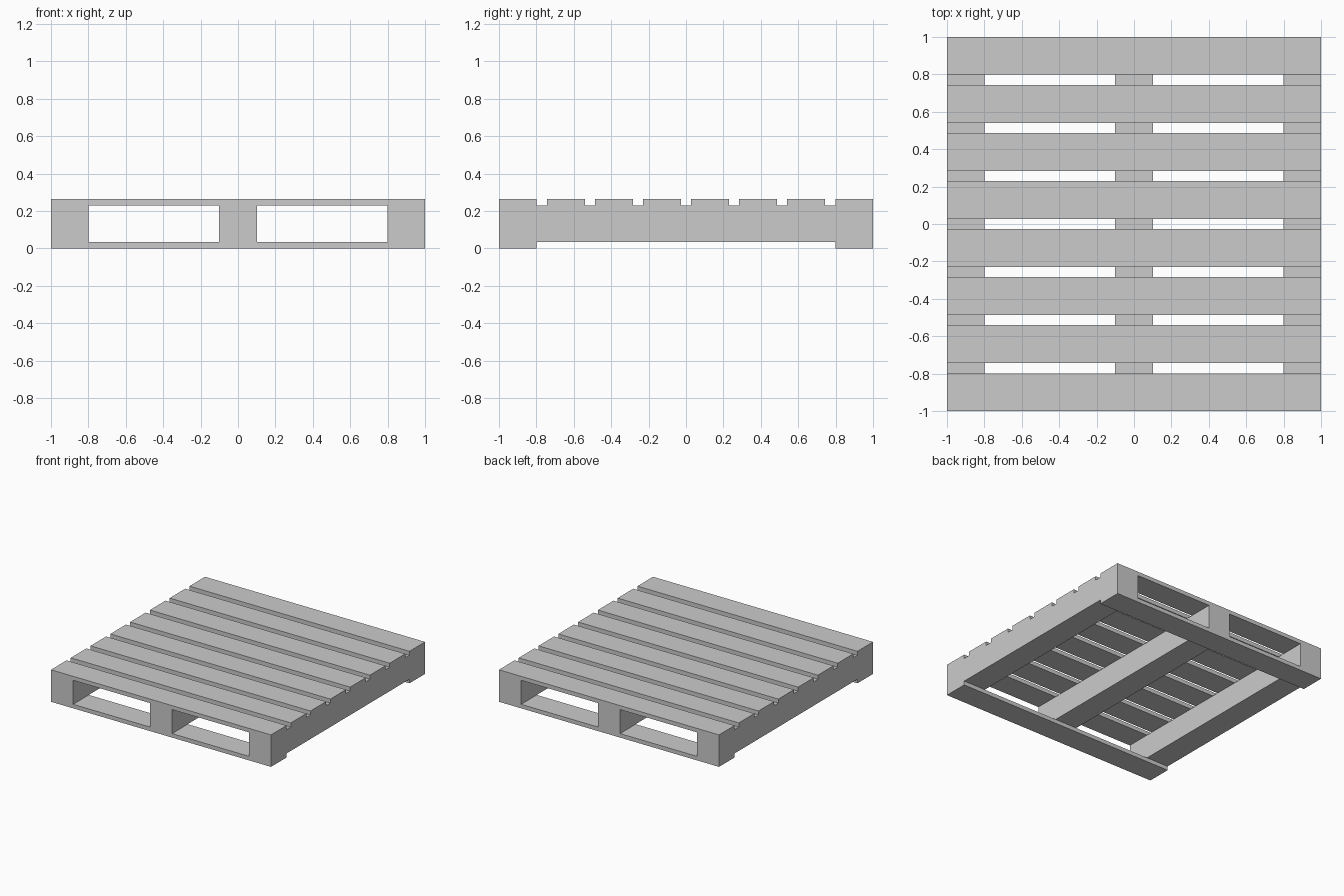
import bpy
import bmesh
from mathutils import Matrix, Vector

old = bpy.data.objects.get("Cube")
if old:
    bpy.data.objects.remove(old, do_unlink=True)

HALF = 1.0       # half of the pallet's side
BOARD_W = 0.202  # width of slats and skids
BOARD_T = 0.033  # thickness of slats and skids
HEIGHT = 0.263
SLATS = 8

grey = bpy.data.materials.new("plain_grey")
grey.use_nodes = True
colour = (0.6, 0.6, 0.6, 1)
grey.diffuse_color = colour
grey.node_tree.nodes["Principled BSDF"].inputs["Base Color"].default_value = colour


def box(name, centre, size):
    """Add a flat-shaded box with the given centre and full size."""
    bm = bmesh.new()
    place = Matrix.Translation(Vector(centre)) @ Matrix.Diagonal((*size, 1))
    bmesh.ops.create_cube(bm, size=1, matrix=place)
    mesh = bpy.data.meshes.new(name)
    bm.to_mesh(mesh)
    bm.free()
    mesh.materials.append(grey)
    obj = bpy.data.objects.new(name, mesh)
    bpy.context.collection.objects.link(obj)


edge = HALF - BOARD_W / 2  # centre line of the outermost boards

# Deck slats, evenly spaced from front to back
for i in range(SLATS):
    y = -edge + 2 * edge * i / (SLATS - 1)
    box(f"deck_slat_{i + 1}", (0, y, HEIGHT - BOARD_T / 2), (2 * HALF, BOARD_W, BOARD_T))

# Three stringers running front to back under the deck
for side, x in (("right", -edge), ("middle", 0), ("left", edge)):
    box(f"{side}_stringer", (x, 0, HEIGHT / 2), (BOARD_W, 2 * HALF, HEIGHT - 2 * BOARD_T))

# Bottom boards across the front and back
for side, y in (("front", -edge), ("back", edge)):
    box(f"{side}_bottom_board", (0, y, BOARD_T / 2), (2 * HALF, BOARD_W, BOARD_T))
